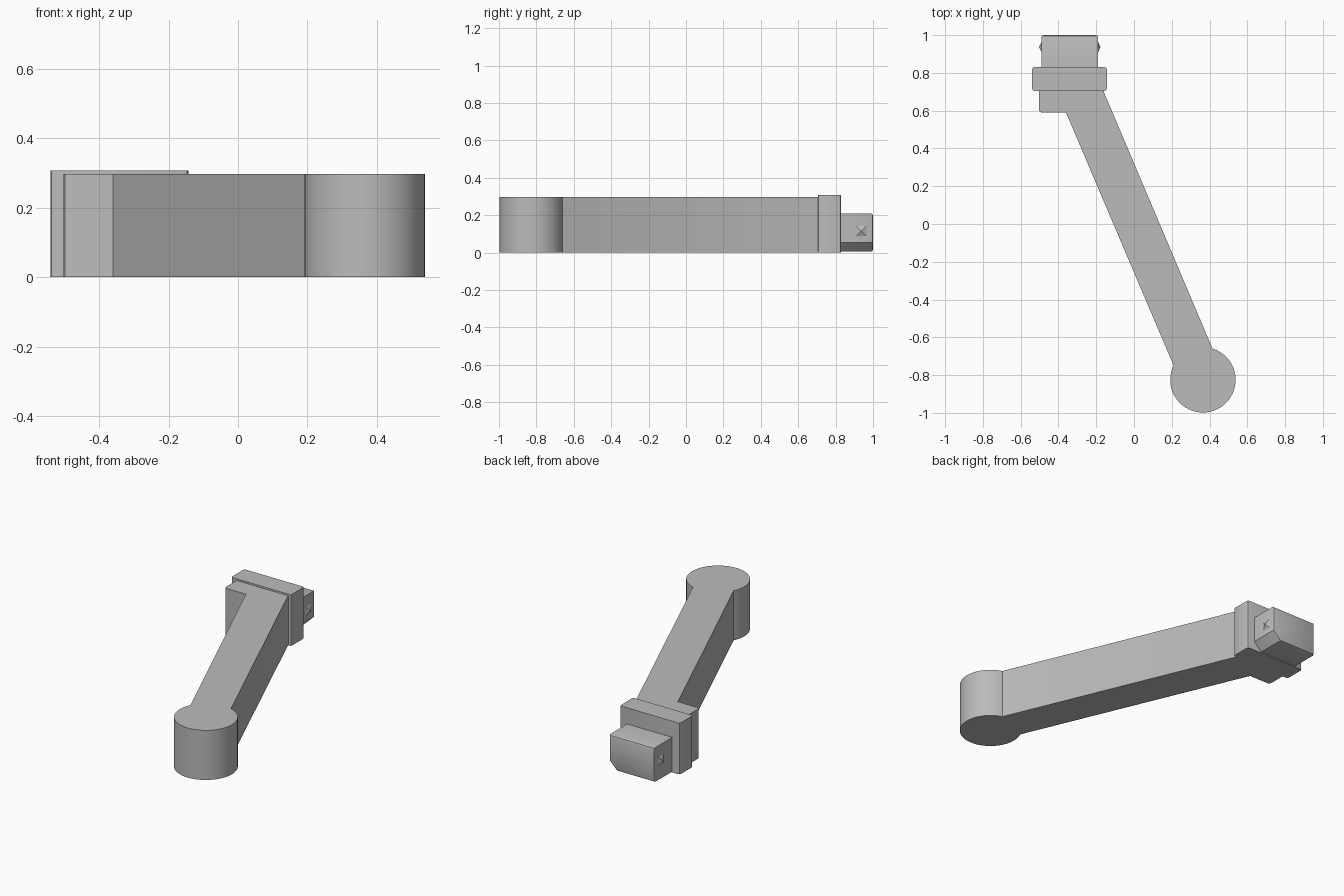
import bpy, bmesh, math

cube = bpy.data.objects.get("Cube")
if cube:
    bpy.data.objects.remove(cube, do_unlink=True)

grey = bpy.data.materials.new("plain_grey")
grey.use_nodes = True
COLOUR = (0.5, 0.5, 0.5, 1)
grey.diffuse_color = COLOUR
grey.node_tree.nodes["Principled BSDF"].inputs["Base Color"].default_value = COLOUR


def extrude(name, outline, vec, bevel_rule=None, width=0.012, segments=2):
    """Fill an outline of 3D points, sweep it along vec, bevel chosen edges."""
    bm = bmesh.new()
    face = bm.faces.new([bm.verts.new(p) for p in outline])
    swept = bmesh.ops.extrude_face_region(bm, geom=[face])["geom"]
    bmesh.ops.translate(bm, vec=vec, verts=[v for v in swept if isinstance(v, bmesh.types.BMVert)])
    if bevel_rule:
        edges = [e for e in bm.edges if bevel_rule(*[v.co for v in e.verts])]
        bmesh.ops.bevel(bm, geom=edges, offset=width, segments=segments, profile=0.5, affect="EDGES")
    bmesh.ops.recalc_face_normals(bm, faces=bm.faces)
    return finish(name, bm)


def finish(name, bm):
    mesh = bpy.data.meshes.new(name)
    bm.to_mesh(mesh)
    bm.free()
    mesh.materials.append(grey)
    obj = bpy.data.objects.new(name, mesh)
    bpy.context.collection.objects.link(obj)
    bpy.ops.object.select_all(action="DESELECT")
    obj.select_set(True)
    bpy.context.view_layer.objects.active = obj
    bpy.ops.object.shade_smooth_by_angle(angle=math.radians(25))
    return obj


def vertical(a, b):
    return abs(a.z - b.z) > 0.1


# Lever: round pivot, slanted arm and mounting block in one outline
R, STEPS = 0.173, 56
start, end = math.radians(154), math.radians(433)
outline = []
for i in range(STEPS + 1):
    t = start + (end - start) * i / STEPS
    outline.append((0.365 + R * math.cos(t), -0.825 + R * math.sin(t), 0))
outline += [(-0.16, 0.70, 0), (-0.16, 0.72, 0), (-0.503, 0.72, 0), (-0.503, 0.59, 0), (-0.36, 0.59, 0)]
extrude("lever_arm", outline, (0, 0, 0.297),
        lambda a, b: vertical(a, b) and a.x < -0.5 and a.y < 0.6, 0.015)

# Flange with softened upright corners
extrude("flange", [(-0.54, 0.705, 0), (-0.143, 0.705, 0), (-0.143, 0.83, 0), (-0.54, 0.83, 0)],
        (0, 0, 0.307), vertical)

# Plug with one chamfered lower edge and a softened end
plug = [(-0.49, 0.82, 0.005), (-0.24, 0.82, 0.005), (-0.19, 0.82, 0.055),
        (-0.19, 0.82, 0.21), (-0.49, 0.82, 0.21)]
extrude("plug", plug, (0, 0.18, 0), lambda a, b: a.y > 0.99 and b.y > 0.99)

# Small pointed catches on both sides of the plug
for name, x, side in (("left_catch", -0.19, 1), ("right_catch", -0.49, -1)):
    bm = bmesh.new()
    base = [bm.verts.new((x - side * 0.004, 0.937 + dy, 0.115 + dz))
            for dy, dz in ((-0.035, -0.035), (0.035, -0.035), (0.035, 0.035), (-0.035, 0.035))]
    tip = bm.verts.new((x + side * 0.013, 0.937, 0.115))
    bm.faces.new(base)
    for i in range(4):
        bm.faces.new((base[i], base[(i + 1) % 4], tip))
    bmesh.ops.recalc_face_normals(bm, faces=bm.faces)
    finish(name, bm)
